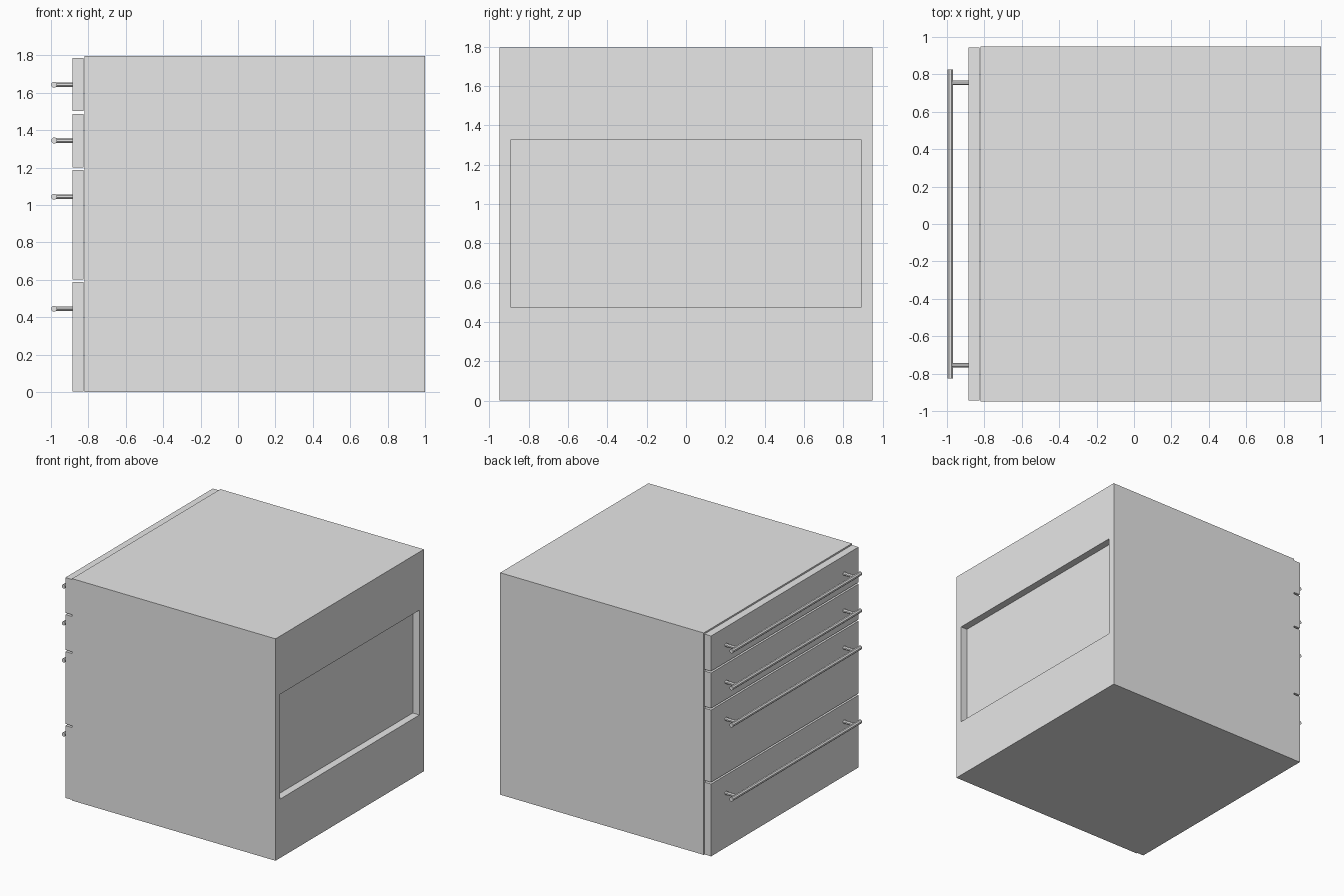
import bpy
import bmesh
import math
from mathutils import Matrix, Vector

cube = bpy.data.objects.get("Cube")
if cube:
    bpy.data.objects.remove(cube, do_unlink=True)

grey = bpy.data.materials.new("light_grey")
grey.use_nodes = True
grey.diffuse_color = (0.8, 0.8, 0.8, 1)
grey.node_tree.nodes["Principled BSDF"].inputs["Base Color"].default_value = (0.8, 0.8, 0.8, 1)


def finish(name, bm):
    bmesh.ops.recalc_face_normals(bm, faces=bm.faces)
    mesh = bpy.data.meshes.new(name)
    bm.to_mesh(mesh)
    bm.free()
    mesh.materials.append(grey)
    obj = bpy.data.objects.new(name, mesh)
    bpy.context.collection.objects.link(obj)
    return obj


def add_box(bm, lo, hi):
    lo, hi = Vector(lo), Vector(hi)
    m = Matrix.Translation((lo + hi) / 2) @ Matrix.Diagonal((*(hi - lo), 1))
    bmesh.ops.create_cube(bm, size=1, matrix=m)


def add_rod(bm, centre, axis, length, radius, sides=8):
    turn = Vector((0, 0, 1)).rotation_difference(Vector(axis)).to_matrix().to_4x4()
    spin = Matrix.Rotation(math.pi / sides, 4, "Z")
    bmesh.ops.create_cone(bm, cap_ends=True, segments=sides, radius1=radius, radius2=radius,
                          depth=length, matrix=Matrix.Translation(centre) @ turn @ spin)


# Cabinet body with a shallow rectangular recess in the +x side
HALF_Y, TOP = 0.948, 1.796
bm = bmesh.new()
add_box(bm, (-0.822, -HALF_Y, 0), (1, HALF_Y, TOP))
side = max(bm.faces, key=lambda f: f.calc_center_median().x)
rim = bmesh.ops.inset_individual(bm, faces=[side], thickness=0.05)
for v in side.verts:
    v.co.y = math.copysign(0.892, v.co.y)
    v.co.z = 1.325 if v.co.z > 0.9 else 0.477
floor = bmesh.ops.extrude_discrete_faces(bm, faces=[side])["faces"][0]
bmesh.ops.translate(bm, verts=floor.verts, vec=(-0.06, 0, 0))
finish("cabinet_body", bm)

# Drawer fronts on the -x side, each with a bar handle near its top
drawers = [("bottom", 0.003, 0.588), ("lower", 0.602, 1.187),
           ("upper", 1.201, 1.487), ("top", 1.501, 1.786)]
for label, z0, z1 in drawers:
    bm = bmesh.new()
    add_box(bm, (-0.885, -0.943, z0), (-0.825, 0.943, z1))
    finish(label + "_drawer_front", bm)

    z = z1 - 0.143
    bm = bmesh.new()
    add_rod(bm, (-0.983, 0, z), (0, 1, 0), 1.654, 0.0165)
    for y in (-0.755, 0.755):
        add_rod(bm, (-0.932, y, z), (1, 0, 0), 0.1, 0.0135)
    finish(label + "_drawer_handle", bm)
